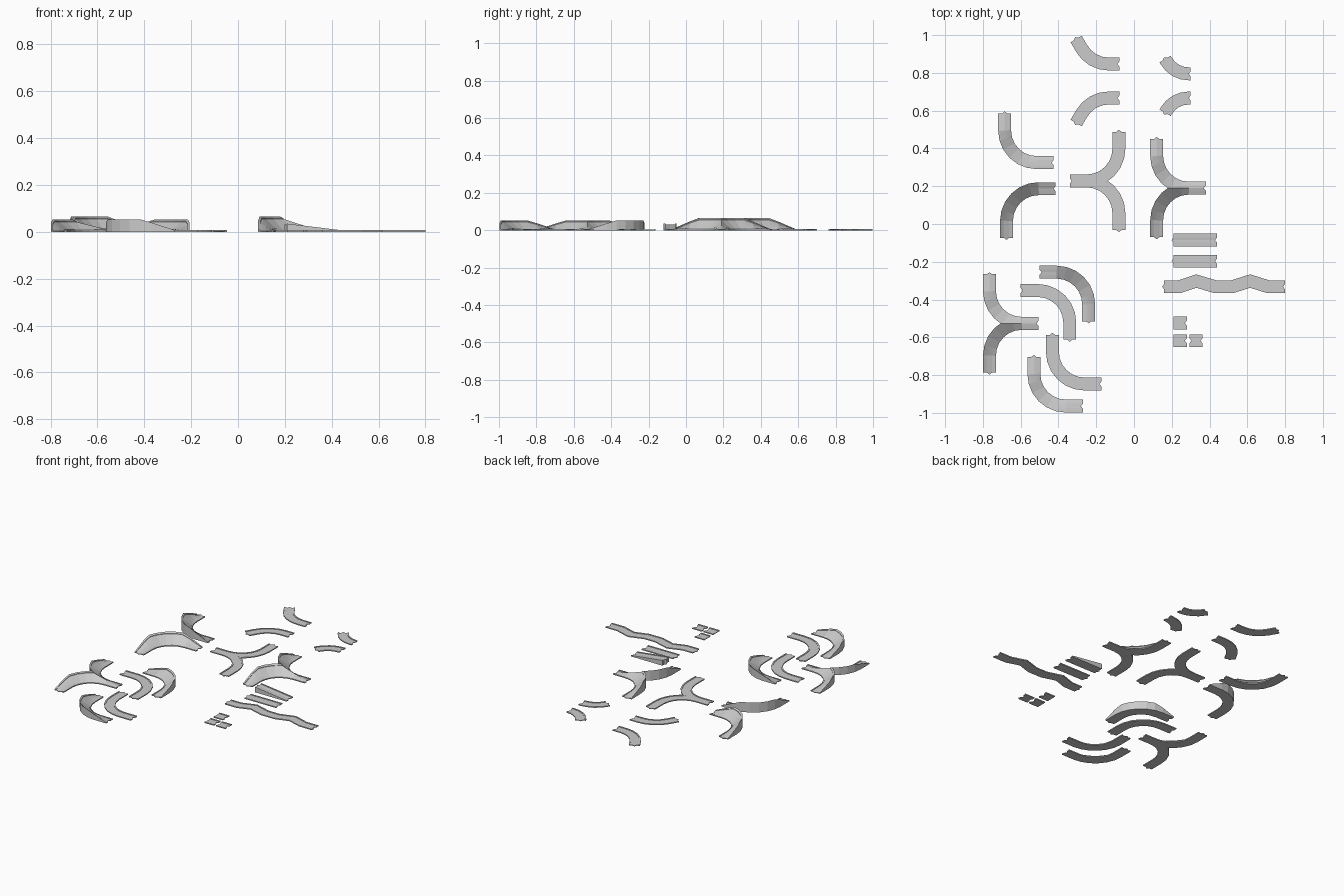
import bpy, bmesh
from math import radians, cos, sin
from mathutils import Vector

if "Cube" in bpy.data.objects:
    bpy.data.objects.remove(bpy.data.objects["Cube"])

W = 0.034       # half width of a track
RAIL = 0.009    # width of the raised edge
LIP = 0.003     # height of the raised edge
BASE = 0.004    # thickness of the slab
KEY = 0.014     # half width of the end joint
DEPTH = 0.011   # depth of the end joint


def curve_path(start, heading, turn, angle=90, radius=0.17, lead=0.09, steps=6):
    """Straight lead, arc, straight lead. turn: 1 = left, -1 = right."""
    a = radians(heading)
    p = Vector(start)
    pts = [p.copy()]
    p = p + lead * Vector((cos(a), sin(a)))
    centre = p + radius * turn * Vector((-sin(a), cos(a)))
    for i in range(steps + 1):
        b = a + turn * radians(angle) * i / steps
        pts.append(centre + radius * turn * Vector((sin(b), -cos(b))))
    pts.append(pts[-1] + lead * Vector((cos(b), sin(b))))
    return pts


def track(name, pts, lift=lambda d, total: (0, 0), joints=(-1, 1), mirror=False):
    """Solid track swept along pts; lift gives extra (left, right) height.
    joints: start and end joint, -1 notch, 0 plain, 1 tab."""
    pts = [Vector(p) for p in pts]
    segs = [(b - a) for a, b in zip(pts, pts[1:])]
    total = sum(s.length for s in segs)
    # cross section: (sideways, lip, is_top)
    top = [(W, LIP), (W - RAIL, LIP), (W - RAIL, 0), (KEY, 0), (0, 0), (-KEY, 0),
           (-W + RAIL, 0), (-W + RAIL, LIP), (-W, LIP)]
    section = [(u, l, 1) for u, l in top] + [(u, 0, 0) for u in (-W, -KEY, 0, KEY, W)]
    n = len(section)
    bm = bmesh.new()
    rings = []
    d = 0
    last = len(pts) - 1
    for i, p in enumerate(pts):
        t0 = segs[max(i - 1, 0)].normalized()
        t1 = segs[min(i, last - 1)].normalized()
        t = (t0 + t1).normalized()
        miter = 1 / max(t.dot(t0), 0.5)
        side = Vector((-t.y, t.x)) * miter
        left, right = lift(d, total)
        push = -joints[0] * DEPTH if i == 0 else joints[1] * DEPTH if i == last else 0
        ring = []
        for u, lip, is_top in section:
            q = p + side * u + (t * push if u == 0 else t * 0)
            f = (u + W) / (2 * W)
            z = (BASE + lip + right + (left - right) * f) if is_top else 0
            ring.append(bm.verts.new((q.x, q.y, z)))
        rings.append(ring)
        if i < last:
            d += segs[i].length
    for a, b in zip(rings, rings[1:]):
        for k in range(n):
            m = (k + 1) % n
            bm.faces.new((a[k], a[m], b[m], b[k]))
    for r in (rings[0], rings[-1]):
        for idx in ((0, 1, 2, 3, 12, 13), (3, 4, 11, 12), (4, 5, 10, 11),
                    (5, 6, 7, 8, 9, 10)):
            bm.faces.new([r[k] for k in idx])
    if mirror:
        # trim at the stem's centre line and reflect for the second branch
        y0 = pts[0].y
        bmesh.ops.bisect_plane(bm, geom=bm.verts[:] + bm.edges[:] + bm.faces[:], dist=1e-5,
                               plane_co=(0, y0, 0), plane_no=(0, -1, 0), clear_outer=True)
        copy = bmesh.ops.duplicate(bm, geom=bm.verts[:] + bm.edges[:] + bm.faces[:])
        for e in copy["geom"]:
            if isinstance(e, bmesh.types.BMVert):
                e.co.y = 2 * y0 - e.co.y
        bmesh.ops.remove_doubles(bm, verts=bm.verts[:], dist=1e-4)
    bmesh.ops.recalc_face_normals(bm, faces=bm.faces[:])
    me = bpy.data.meshes.new(name)
    bm.to_mesh(me)
    bm.free()
    ob = bpy.data.objects.new(name, me)
    bpy.context.collection.objects.link(ob)
    return ob


def bank(height, turn):
    """Raise the outer side of a bend, easing in and out at the ends."""
    def lift(d, total):
        h = height * max(0, min(1, d / 0.134, (total - d) / 0.134))
        return (0, h) if turn > 0 else (h, 0)
    return lift


HIGH, LOW = 0.059, 0.045

# quarter bends: name, start, heading, turn, bank height
for name, start, heading, turn, h in (
        ("high_banked_bend_right", (-0.425, 0.325), 180, -1, HIGH),
        ("high_banked_bend_left", (-0.415, 0.187), 180, 1, HIGH),
        ("low_banked_bend_right", (-0.50, -0.255), 0, -1, LOW),
        ("low_banked_bend_left", (-0.27, -0.964), 180, -1, LOW),
        ("flat_bend_right", (-0.60, -0.352), 0, -1, 0),
        ("flat_bend_left", (-0.172, -0.847), 180, -1, 0)):
    track(name, curve_path(start, heading, turn), bank(h, turn))

# forked junctions
for name, start, heading, turn, h in (
        ("high_banked_fork", (0.38, 0.19), 180, -1, HIGH),
        ("low_banked_fork", (-0.505, -0.526), 180, -1, LOW),
        ("flat_fork", (-0.34, 0.228), 0, 1, 0)):
    track(name, curve_path(start, heading, turn), bank(h, turn), mirror=True)

# gentle bends, long and short
for side, turn, y_long, y_short in (("right", -1, 0.847, 0.795), ("left", 1, 0.667, 0.667)):
    track("long_gentle_bend_" + side,
          curve_path((-0.077, y_long), 180, turn, 60, 0.166, 0.057, 4))
    track("short_gentle_bend_" + side,
          curve_path((0.30, y_short), 180, turn, 60, 0.139, 0.01, 4))

# straights: a ramp and a flat one
track("ramp_straight", [(0.44, -0.085), (0.21, -0.085)],
      lambda d, total: (0.028 * d / total,) * 2)
track("flat_straight", [(0.44, -0.197), (0.21, -0.197)])

# long straight with two kinks
wave = [(0.80, 0), (0.71, 0), (0.615, 0.03), (0.52, 0), (0.43, 0), (0.33, 0.03),
        (0.24, 0), (0.16, 0)]
track("wavy_straight", [(x, y - 0.332) for x, y in wave])

# short connector tiles
for i, (x, y, joints) in enumerate(((0.21, -0.525, (-1, 0)), (0.21, -0.618, (-1, 0)),
                                    (0.293, -0.618, (-1, -1)))):
    track(f"connector_tile_{i + 1}", [(x + 0.07, y), (x, y)], joints=joints)
